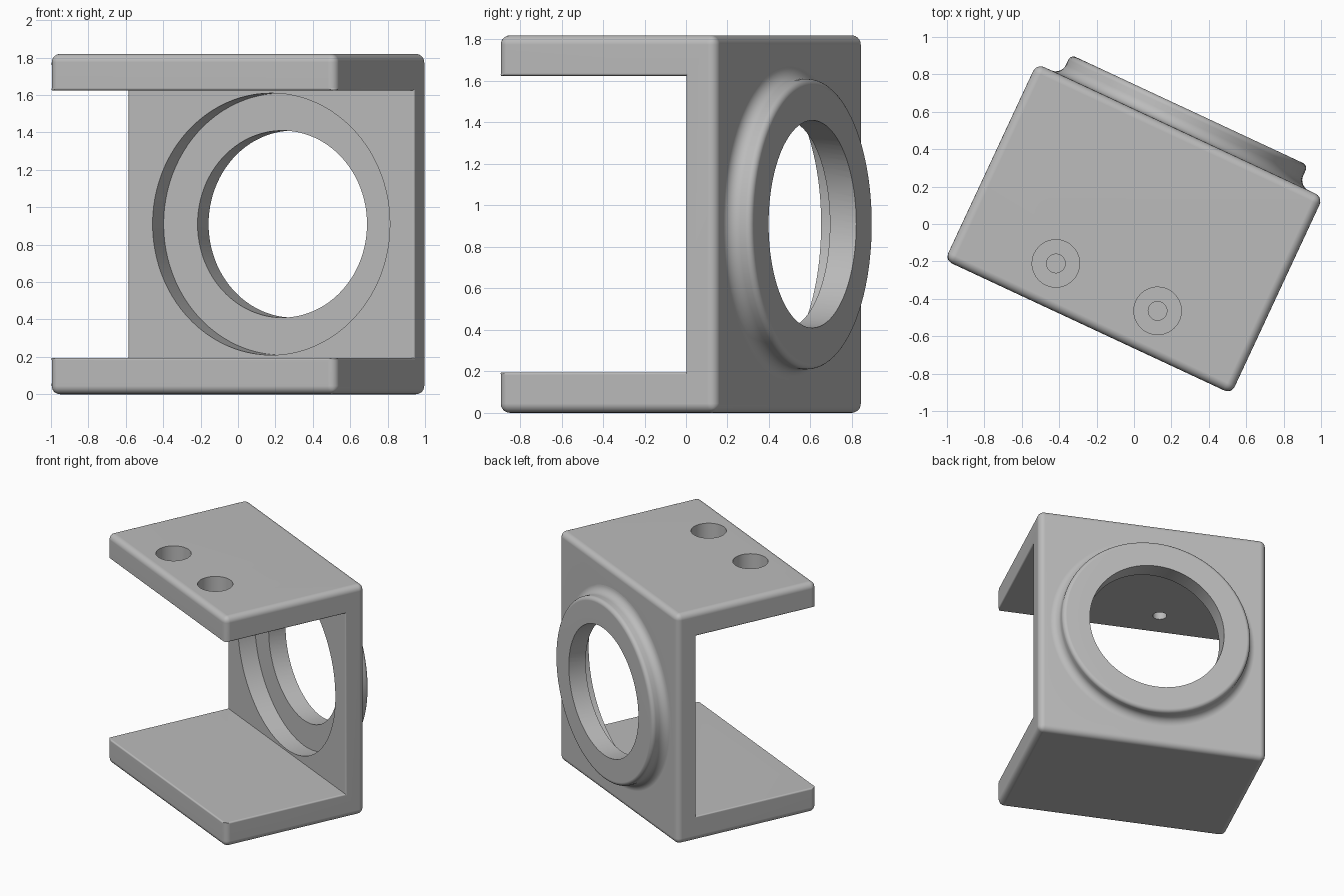
import bpy, bmesh, math
from mathutils import Matrix

cube = bpy.data.objects.get("Cube")
if cube:
    bpy.data.objects.remove(cube, do_unlink=True)

WIDTH, DEPTH, HEIGHT = 1.69, 1.16, 1.82
PLATE, WALL = 0.195, 0.16
BACK, INNER = DEPTH / 2, DEPTH / 2 - WALL
MID = HEIGHT / 2
ROUND, SMALL = 0.045, 0.012

grey = bpy.data.materials.new("light_grey")
grey.use_nodes = True
colour = (0.5, 0.5, 0.5, 1)
grey.diffuse_color = colour
grey.node_tree.nodes["Principled BSDF"].inputs["Base Color"].default_value = colour


def make_object(name, bm):
    bmesh.ops.recalc_face_normals(bm, faces=bm.faces)
    mesh = bpy.data.meshes.new(name)
    bm.to_mesh(mesh)
    bm.free()
    mesh.materials.append(grey)
    obj = bpy.data.objects.new(name, mesh)
    bpy.context.collection.objects.link(obj)
    return obj


def lathe(name, profile, matrix, steps=96):
    """Solid of revolution from (radius, height) points, starting and ending on the axis."""
    bm = bmesh.new()
    verts = [bm.verts.new((r, 0, h)) for r, h in profile]
    edges = [bm.edges.new(pair) for pair in zip(verts, verts[1:])]
    bmesh.ops.spin(bm, geom=verts + edges, cent=(0, 0, 0), axis=(0, 0, 1),
                   angle=math.tau, steps=steps)
    bmesh.ops.remove_doubles(bm, verts=bm.verts, dist=1e-5)
    bm.transform(matrix)
    return make_object(name, bm)


def arc(cr, ch, radius, start, end, n=8):
    angles = [math.radians(start + (end - start) * i / n) for i in range(n + 1)]
    return [(cr + radius * math.cos(a), ch + radius * math.sin(a)) for a in angles]


def stepped(r1, h0, h1, r2, h2):
    return [(0, h0), (r1, h0), (r1, h1), (r2, h1), (r2, h2), (0, h2)]


# Bracket: C-shaped side profile pulled across the width
bm = bmesh.new()
profile = [(-BACK, 0), (BACK, 0), (BACK, HEIGHT), (-BACK, HEIGHT),
           (-BACK, HEIGHT - PLATE), (INNER, HEIGHT - PLATE), (INNER, PLATE), (-BACK, PLATE)]
face = bm.faces.new([bm.verts.new((-WIDTH / 2, y, z)) for y, z in profile])
pulled = bmesh.ops.extrude_face_region(bm, geom=[face])["geom"]
bmesh.ops.translate(bm, vec=(WIDTH, 0, 0),
                    verts=[v for v in pulled if isinstance(v, bmesh.types.BMVert)])

# Wide rounding outside, narrow around the slot, none in the inner corners
weight = bm.edges.layers.float.new("bevel_weight_edge")


def on_slot(v):
    return PLATE - 0.01 < v.co.z < HEIGHT - PLATE + 0.01


for e in bm.edges:
    a, b = e.verts
    inner_corner = all(on_slot(v) and abs(v.co.y - INNER) < 0.01 for v in (a, b))
    along_width = abs(a.co.x - b.co.x) > 0.1
    if on_slot(a) and on_slot(b):
        e[weight] = 0 if inner_corner and along_width else SMALL / ROUND
    else:
        e[weight] = 1
bracket = make_object("bracket", bm)
bevel = bracket.modifiers.new("rounding", "BEVEL")
bevel.limit_method = "WEIGHT"
bevel.width = ROUND
bevel.segments = 5

# Raised ring on the back wall, with a rounded rim and a filleted foot
to_back = Matrix.Translation((0, 0, MID)) @ Matrix.Rotation(-math.pi / 2, 4, "X")
R, TOP, FILLET, RIM = 0.70, 0.70, 0.06, 0.03
boss_profile = [(0, BACK - 0.05), (R + FILLET, BACK - 0.05)]
boss_profile += arc(R + FILLET, BACK + FILLET, FILLET, 270, 180)
boss_profile += arc(R - RIM, TOP - RIM, RIM, 0, 90, 6) + [(0, TOP)]
boss = lathe("boss", boss_profile, to_back)

# Wide bore from inside the slot, narrower bore out through the ring
cutters = [lathe("bore_cutter", stepped(0.70, INNER - 0.1, 0.56, 0.50, TOP + 0.1), to_back)]

# Counterbored screw holes, two in each plate, mirrored top to bottom
for x in (-0.3, 0.3):
    for side in (1, -1):
        place = Matrix.Translation((x, -0.345, MID)) @ Matrix.Scale(side, 4, (0, 0, 1))
        hole = stepped(0.05, MID - PLATE - 0.1, MID - 0.13, 0.127, MID + 0.1)
        cutters.append(lathe("screw_hole_cutter", hole, place, 48))

for tool, operation in [(boss, "UNION")] + [(c, "DIFFERENCE") for c in cutters]:
    mod = bracket.modifiers.new(tool.name, "BOOLEAN")
    mod.operation = operation
    mod.object = tool
    mod.solver = "EXACT"

bpy.ops.object.select_all(action="DESELECT")
bracket.select_set(True)
bpy.context.view_layer.objects.active = bracket
for mod in list(bracket.modifiers):
    bpy.ops.object.modifier_apply(modifier=mod.name)
for tool in [boss] + cutters:
    bpy.data.objects.remove(tool, do_unlink=True)

# Smooth rounds with crisp edges, then turn the part about the vertical
bpy.ops.object.shade_smooth_by_angle(angle=math.radians(30))
normals = bracket.modifiers.new("flat_faces", "WEIGHTED_NORMAL")
normals.keep_sharp = True
bracket.matrix_world = Matrix.Translation((0, -0.025, 0)) @ Matrix.Rotation(math.radians(-25), 4, "Z")
